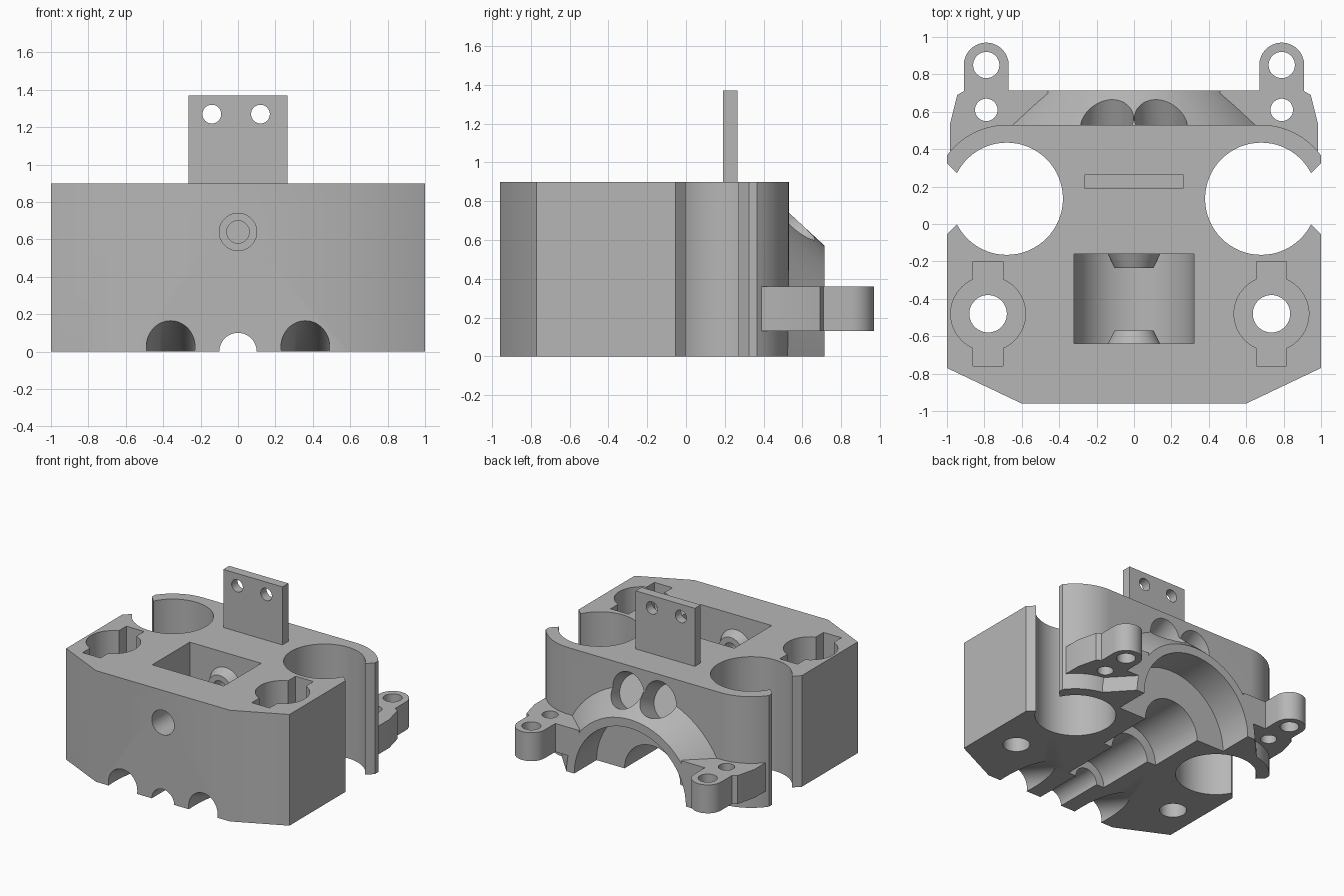
import bpy, bmesh, math
from mathutils import Vector

old = bpy.data.objects.get("Cube")
if old:
    bpy.data.objects.remove(old, do_unlink=True)

GREY = (0.47, 0.47, 0.47, 1)
mat = bpy.data.materials.new("plain grey")
mat.use_nodes = True
mat.diffuse_color = GREY
mat.node_tree.nodes["Principled BSDF"].inputs["Base Color"].default_value = GREY


def finish(bm, name):
    bmesh.ops.recalc_face_normals(bm, faces=bm.faces)
    mesh = bpy.data.meshes.new(name)
    bm.to_mesh(mesh)
    bm.free()
    mesh.materials.append(mat)
    ob = bpy.data.objects.new(name, mesh)
    bpy.context.collection.objects.link(ob)
    return ob


def prism(name, outline, z0, z1):
    bm = bmesh.new()
    face = bm.faces.new([bm.verts.new((x, y, z0)) for x, y in outline])
    top = bmesh.ops.extrude_face_region(bm, geom=[face])["geom"]
    verts = [v for v in top if isinstance(v, bmesh.types.BMVert)]
    bmesh.ops.translate(bm, verts=verts, vec=(0, 0, z1 - z0))
    return finish(bm, name)


def box(name, x0, x1, y0, y1, z0, z1):
    return prism(name, [(x0, y0), (x1, y0), (x1, y1), (x0, y1)], z0, z1)


def rod(name, start, end, r0, r1=None):
    a, b = Vector(start), Vector(end)
    bm = bmesh.new()
    bmesh.ops.create_cone(bm, cap_ends=True, segments=64, radius1=r0,
                          radius2=r0 if r1 is None else r1, depth=(b - a).length)
    turn = (b - a).to_track_quat('Z', 'Y').to_matrix().to_4x4()
    bm.transform(turn)
    bmesh.ops.translate(bm, verts=bm.verts, vec=(a + b) / 2)
    return finish(bm, name)


def combine(target, operation, tools):
    for tool in tools:
        tool.hide_render = True
        mod = target.modifiers.new("combine", 'BOOLEAN')
        mod.operation = operation
        mod.solver = 'EXACT'
        mod.object = tool
        bpy.context.view_layer.objects.active = target
        bpy.ops.object.modifier_apply(modifier=mod.name)
        bpy.data.objects.remove(tool, do_unlink=True)


def arc(cx, cy, r, a0, a1, n=16):
    steps = [math.radians(a0 + (a1 - a0) * i / n) for i in range(n + 1)]
    return [(cx + r * math.cos(a), cy + r * math.sin(a)) for a in steps]


def flip(points, s):
    return [(s * x, y) for x, y in points]


# Main block with chamfered front and rounded back corners
corner = arc(0.68, 0.135, 0.395, 36, 90)
half = [(0.6, -0.96), (1, -0.77)] + [(min(x, 1), y) for x, y in corner]
body = prism("main_block", half + flip(half[::-1], -1), 0, 0.9)

# Tapered collar and mounting ears at the back
combine(body, 'UNION', [rod("collar", (0, 0.45, 0), (0, 0.715, 0), 0.815, 0.57)])
ear = [(0.7, 0.45), (0.93, 0.39), (0.985, 0.39), (0.985, 0.53), (0.945, 0.69), (0.91, 0.71)]
ear += arc(0.79, 0.85, 0.12, 0, 180) + [(0.67, 0.715), (0.46, 0.715), (0.46, 0.5)]
for s in (-1, 1):
    combine(body, 'UNION', [prism("ear", flip(ear, s), 0.13, 0.36)])
combine(body, 'DIFFERENCE', [box("underside", -1.5, 1.5, -1.5, 1.5, -1.5, 0)])

# Stepped shaft channel along the underside
for y0, y1, r in ((-1.1, -0.5, 0.1), (-0.55, 0, 0.17), (-0.05, 0.45, 0.25), (0.43, 0.9, 0.5)):
    combine(body, 'DIFFERENCE', [rod("channel", (0, y0, 0), (0, y1, 0), r)])

# Side bores with flared slots, ear holes, pockets, slanted holes
for s in (-1, 1):
    px = 0.735 if s > 0 else -0.78
    wedge = flip([(0.81, 0.135), (1.2, -0.255), (1.2, 0.525)], s)
    combine(body, 'DIFFERENCE', [
        rod("side_bore", (s * 0.68, 0.135, -0.1), (s * 0.68, 0.135, 1), 0.3),
        prism("side_slot", wedge, -0.1, 1),
        rod("ear_hole", (s * 0.79, 0.85, 0), (s * 0.79, 0.85, 0.5), 0.07),
        rod("ear_inner_hole", (s * 0.79, 0.61, 0), (s * 0.79, 0.61, 0.5), 0.06),
        rod("pocket", (px, -0.48, 0.25), (px, -0.48, 1), 0.2),
        box("pocket_slot", px - 0.08, px + 0.08, -0.76, -0.2, 0.25, 1),
        rod("pocket_hole", (px, -0.48, -0.1), (px, -0.48, 0.5), 0.1),
        rod("front_groove", (s * 0.36, -1.2, 0.115), (s * 0.36, -0.3, -0.215), 0.13),
        rod("back_hole", (s * 0.15, 0.42, 0.64), (s * 0.125, 0.9, 0.87), 0.14),
    ])

# Roller window with rounded floor
combine(body, 'DIFFERENCE', [
    box("window", -0.32, 0.32, -0.64, -0.16, 0.64, 1),
    rod("window_floor", (0, -0.64, 0.64), (0, -0.16, 0.64), 0.32),
])

# Conical axle bosses inside the window, then the axle hole
combine(body, 'UNION', [
    rod("front_boss", (0, -0.66, 0.64), (0, -0.57, 0.64), 0.15, 0.105),
    rod("rear_boss", (0, -0.14, 0.64), (0, -0.235, 0.64), 0.15, 0.105),
])
combine(body, 'DIFFERENCE', [
    rod("axle_hole", (0, -1.1, 0.64), (0, -0.02, 0.64), 0.06),
    rod("axle_counterbore", (0, -1.1, 0.64), (0, -0.72, 0.64), 0.1),
])

# Upright tab with two screw holes
tab = box("upright_tab", -0.265, 0.265, 0.19, 0.265, 0.88, 1.37)
combine(tab, 'DIFFERENCE', [rod("tab_hole", (x, 0, 1.27), (x, 0.5, 1.27), 0.05)
                            for x in (-0.14, 0.12)])

for ob in (body, tab):
    bpy.ops.object.select_all(action='DESELECT')
    ob.select_set(True)
    bpy.context.view_layer.objects.active = ob
    bpy.ops.object.shade_smooth_by_angle(angle=math.radians(30))
